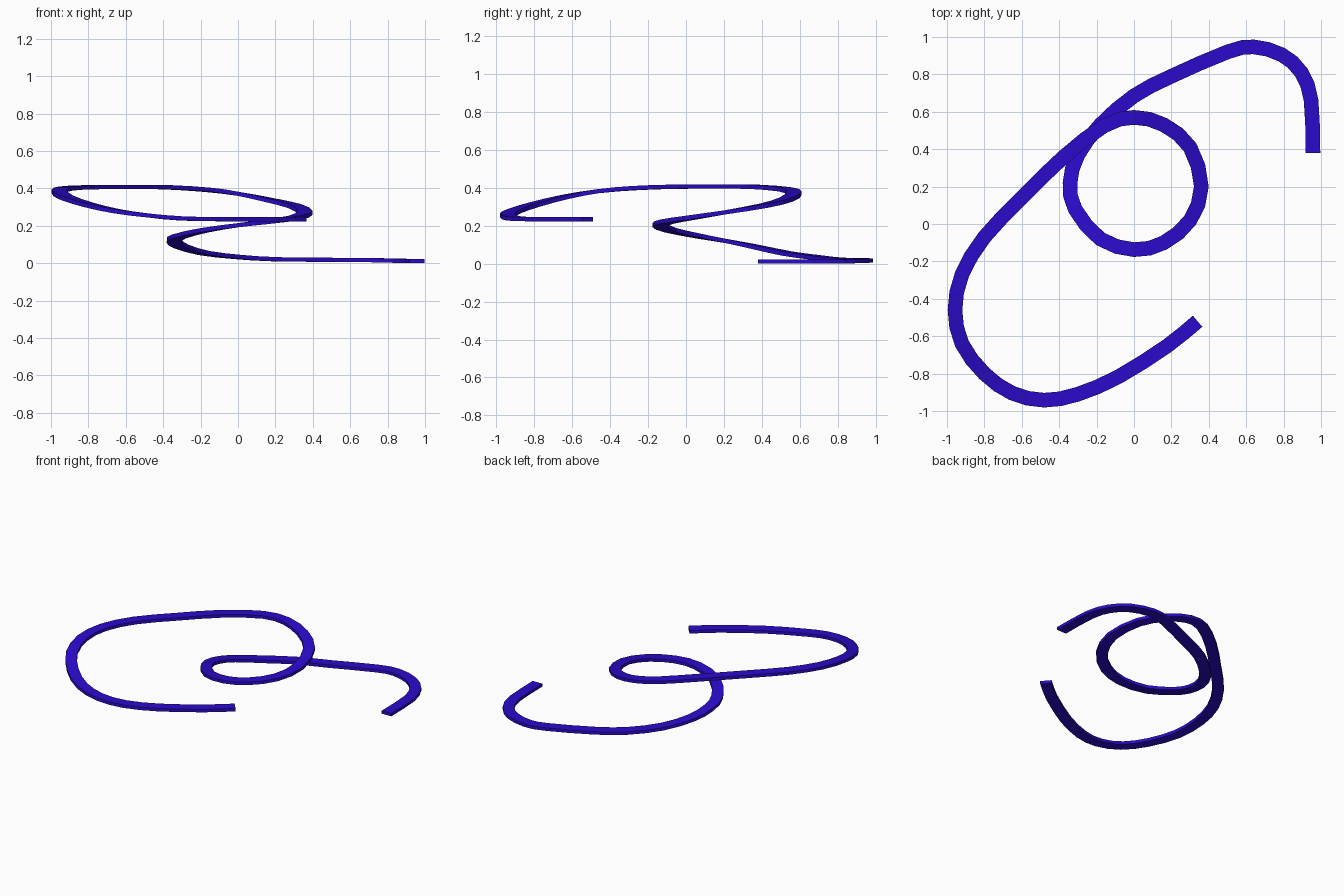
import bpy, bmesh
from mathutils import Vector

WIDTH, THICK, STEPS = 0.078, 0.022, 2

# Centre line of the track, from the low end to the high end
path = [Vector(p) for p in [
    (0.957, 0.38, 0.011), (0.947, 0.66, 0.011), (0.895, 0.81, 0.012),
    (0.79, 0.905, 0.015), (0.64, 0.947, 0.017), (0.50, 0.92, 0.018),
    (0.20, 0.79, 0.021), (0.0, 0.685, 0.033), (-0.18, 0.53, 0.054),
    (-0.30, 0.37, 0.088), (-0.342, 0.22, 0.118), (-0.315, 0.08, 0.143),
    (-0.18, -0.08, 0.176), (0.0, -0.137, 0.203), (0.16, -0.10, 0.222),
    (0.30, 0.02, 0.242), (0.36, 0.20, 0.270), (0.30, 0.41, 0.306),
    (0.16, 0.53, 0.339), (0.0, 0.57, 0.371), (-0.16, 0.525, 0.392),
    (-0.38, 0.355, 0.406), (-0.60, 0.14, 0.407), (-0.80, -0.07, 0.406),
    (-0.92, -0.27, 0.399), (-0.957, -0.46, 0.383), (-0.92, -0.64, 0.352),
    (-0.80, -0.80, 0.312), (-0.65, -0.905, 0.278), (-0.48, -0.942, 0.255),
    (-0.30, -0.91, 0.239), (-0.08, -0.815, 0.235), (0.18, -0.65, 0.235),
    (0.34, -0.52, 0.235)]]


def smooth_path(pts):
    ext = [2 * pts[0] - pts[1]] + pts + [2 * pts[-1] - pts[-2]]
    out = []
    for a, b, c, d in zip(ext, ext[1:], ext[2:], ext[3:]):
        for k in range(STEPS):
            t = k / STEPS
            out.append(0.5 * (2 * b + (c - a) * t + (2 * a - 5 * b + 4 * c - d) * t**2
                              + (3 * b - a - 3 * c + d) * t**3))
    return out + [pts[-1]]


# Sweep a flat rectangle along the path, keeping its width level
pts = smooth_path(path)
bm = bmesh.new()
rings = []
for i, p in enumerate(pts):
    tan = (pts[min(i + 1, len(pts) - 1)] - pts[max(i - 1, 0)]).normalized()
    side = tan.cross(Vector((0, 0, 1))).normalized()
    up = side.cross(tan)
    rings.append([bm.verts.new(p + side * sx * WIDTH / 2 + up * sz * THICK / 2)
                  for sx, sz in ((-1, -1), (1, -1), (1, 1), (-1, 1))])
for a, b in zip(rings, rings[1:]):
    for j in range(4):
        k = (j + 1) % 4
        bm.faces.new((a[j], a[k], b[k], b[j]))
bm.faces.new(rings[0])
bm.faces.new(rings[-1])
bmesh.ops.recalc_face_normals(bm, faces=bm.faces)

mesh = bpy.data.meshes.new("spiral_track")
bm.to_mesh(mesh)
bm.free()
track = bpy.data.objects.new("spiral_track", mesh)
bpy.context.collection.objects.link(track)

# Blue finish
mat = bpy.data.materials.new("blue")
mat.diffuse_color = (0.025, 0.003, 0.60, 1)
mesh.materials.append(mat)
